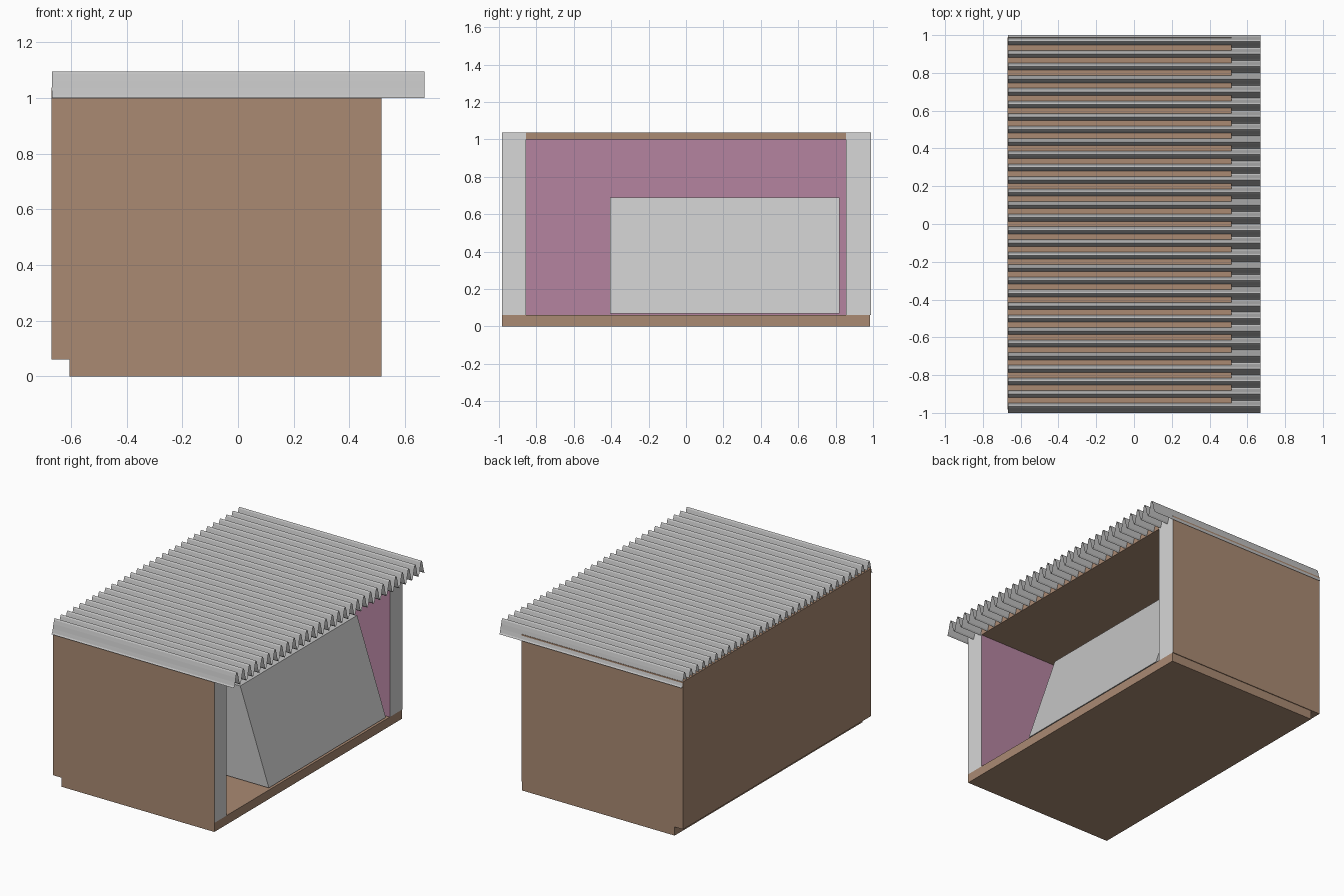
import bpy
import bmesh
import math

cube = bpy.data.objects.get("Cube")
if cube:
    bpy.data.objects.remove(cube, do_unlink=True)


def material(name, rgb):
    mat = bpy.data.materials.new(name)
    mat.use_nodes = True
    mat.diffuse_color = (*rgb, 1)
    mat.node_tree.nodes["Principled BSDF"].inputs["Base Color"].default_value = (*rgb, 1)
    return mat


brown = material("brown board", (0.40, 0.254, 0.171))
mauve = material("mauve lining", (0.46, 0.231, 0.352))
pale = material("pale grey edge", (0.68, 0.68, 0.68))
grey = material("grey bin", (0.56, 0.56, 0.56))
metal = material("roof metal", (0.54, 0.54, 0.54))


def finish(name, bm, mats):
    mesh = bpy.data.meshes.new(name)
    bm.to_mesh(mesh)
    bm.free()
    for mat in mats:
        mesh.materials.append(mat)
    obj = bpy.data.objects.new(name, mesh)
    bpy.context.collection.objects.link(obj)
    return obj


def box(name, xs, ys, zs, mats, rule=None):
    """Box between limits; rule maps a face normal to a material slot."""
    bm = bmesh.new()
    bmesh.ops.create_cube(bm, size=1)
    for v in bm.verts:
        v.co = [lim[0] if c < 0 else lim[1] for c, lim in zip(v.co, (xs, ys, zs))]
    bm.normal_update()
    if rule:
        for f in bm.faces:
            f.material_index = rule(f.normal)
    return finish(name, bm, mats)


BACK, OPEN, INNER = -0.67, 0.515, 0.855
FLOOR, TOP = 0.06, 1.038
panel = [brown, mauve, pale]

# Floor slab, set in slightly at the back
box("floor", (-0.605, OPEN), (-0.983, 0.983), (0, FLOOR), [brown])

# Thick side walls: brown outside, mauve inside, pale cut edge at the opening
for name, side, outer in (("right_wall", -1, 0.983), ("left_wall", 1, 0.988)):
    box(name, (BACK, OPEN), sorted((side * INNER, side * outer)), (FLOOR, TOP), panel,
        lambda n, s=side: 2 if n.x > 0.5 else 1 if n.y * s < -0.5 else 0)

# Back wall with mauve lining
box("back_wall", (BACK, -0.54), (-INNER, INNER), (FLOOR, TOP), panel,
    lambda n: 1 if n.x > 0.5 else 0)

# Ceiling board
box("ceiling", (-0.54, OPEN), (-INNER, INNER), (1.0, TOP), [brown])

# Bin with a sloping face toward the opening
bin_body = box("sloped_bin", (-0.53, 0.51), (-0.405, 0.82), (0.07, 0.69), [grey])
for v in bin_body.data.vertices:
    if v.co.x > 0 and v.co.z > 0.5:
        v.co.x = 0.3

# Corrugated roof: five thin sheets side by side
SHEETS, WAVES, STEPS = 5, 6, 10
width = 2 / SHEETS
for i in range(SHEETS):
    bm = bmesh.new()
    count = WAVES * STEPS
    rows = []
    for k in range(count + 1):
        y = -1 + width * (i + k / count)
        z = 1.048 - 0.047 * math.cos(2 * math.pi * k / STEPS)
        rows.append([bm.verts.new((x, y, z)) for x in (-0.668, 0.67)])
    for a, b in zip(rows, rows[1:]):
        bm.faces.new((a[0], a[1], b[1], b[0]))
    finish(f"roof_sheet_{i + 1}", bm, [metal])
